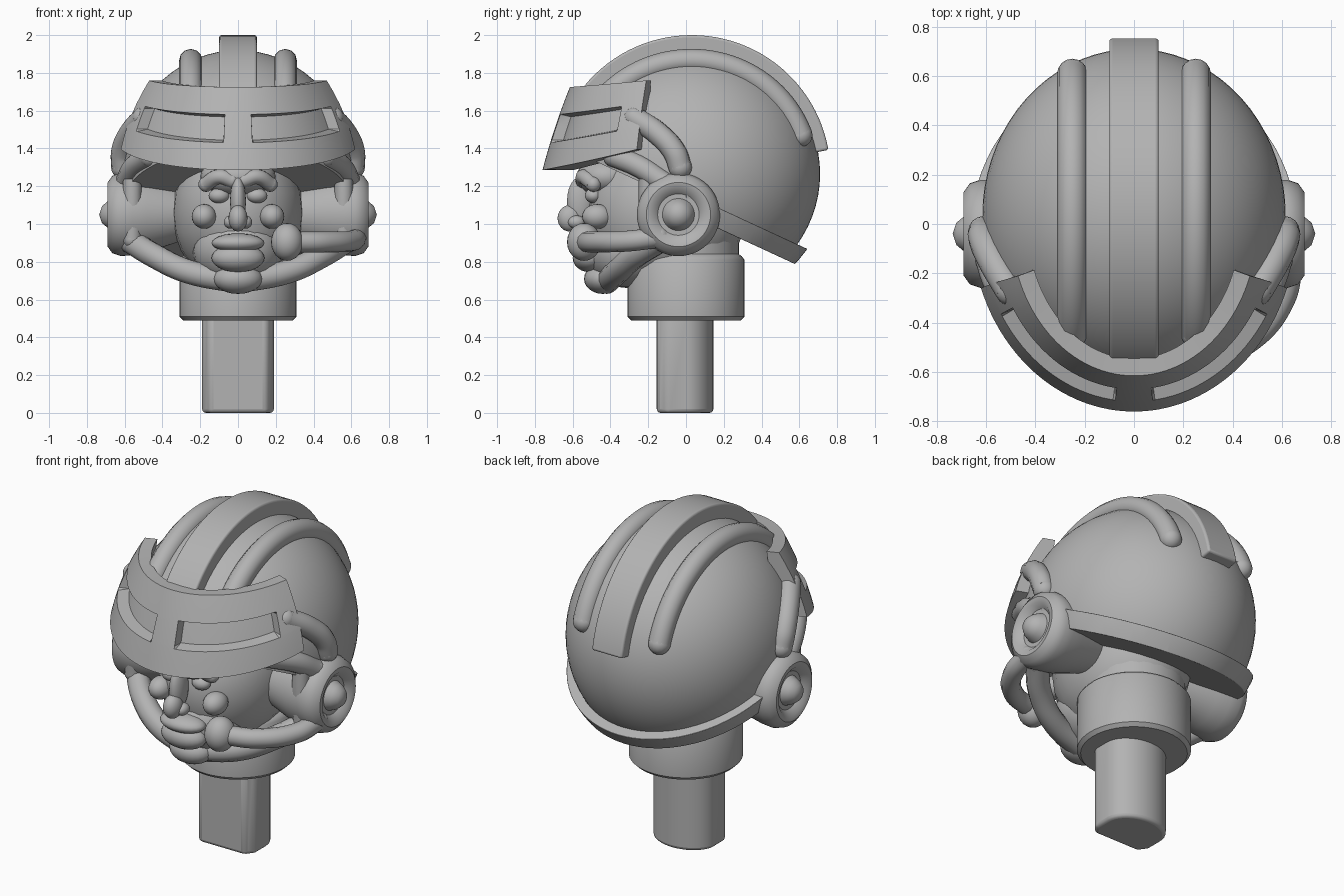
import bpy, bmesh, math
from mathutils import Vector

if "Cube" in bpy.data.objects:
    bpy.data.objects.remove(bpy.data.objects["Cube"], do_unlink=True)

grey = bpy.data.materials.new("plain_grey")
grey.use_nodes = True
grey.diffuse_color = (0.45, 0.45, 0.45, 1)
grey.node_tree.nodes["Principled BSDF"].inputs["Base Color"].default_value = (0.45, 0.45, 0.45, 1)


def finish(name, bm, bevel=0, angle=40):
    """Turn a bmesh into a smooth shaded object."""
    bmesh.ops.recalc_face_normals(bm, faces=bm.faces)
    mesh = bpy.data.meshes.new(name)
    bm.to_mesh(mesh)
    bm.free()
    obj = bpy.data.objects.new(name, mesh)
    bpy.context.collection.objects.link(obj)
    mesh.materials.append(grey)
    if bevel:
        mod = obj.modifiers.new("soft_edges", "BEVEL")
        mod.width, mod.segments, mod.limit_method = bevel, 3, "ANGLE"
    bpy.ops.object.select_all(action="DESELECT")
    obj.select_set(True)
    bpy.context.view_layer.objects.active = obj
    bpy.ops.object.shade_smooth_by_angle(angle=math.radians(angle))
    return obj


def ellipsoid(center, size, segs=32):
    bm = bmesh.new()
    bmesh.ops.create_uvsphere(bm, u_segments=segs, v_segments=segs // 2, radius=1)
    bmesh.ops.scale(bm, vec=size, verts=bm.verts)
    bmesh.ops.translate(bm, vec=center, verts=bm.verts)
    return bm


def blob(name, center, size):
    return finish(name, ellipsoid(center, size, 24), angle=180)


def cut(bm, point, normal):
    """Remove what lies on the normal side and close the hole."""
    bmesh.ops.bisect_plane(bm, geom=bm.verts[:] + bm.edges[:] + bm.faces[:],
                           plane_co=point, plane_no=normal, clear_outer=True)
    bmesh.ops.holes_fill(bm, edges=[e for e in bm.edges if e.is_boundary], sides=0)


def lathe(name, profile, axis, center=(0, 0, 0)):
    """Spin (radius, height) points round the z or x axis."""
    bm = bmesh.new()
    place = (lambda r, h: (r, 0, h)) if axis == "z" else (lambda r, h: (h, 0, r))
    verts = [bm.verts.new(place(r, h)) for r, h in profile]
    edges = [bm.edges.new(pair) for pair in zip(verts, verts[1:])]
    bmesh.ops.spin(bm, geom=verts + edges, cent=(0, 0, 0), angle=math.tau, steps=48,
                   axis=(0, 0, 1) if axis == "z" else (1, 0, 0))
    bmesh.ops.remove_doubles(bm, verts=bm.verts, dist=0.0005)
    bmesh.ops.translate(bm, vec=center, verts=bm.verts)
    return finish(name, bm)


def prism(name, outline, direction, bevel):
    bm = bmesh.new()
    face = bm.faces.new([bm.verts.new(p) for p in outline])
    side = bmesh.ops.extrude_face_region(bm, geom=[face])
    moved = [g for g in side["geom"] if isinstance(g, bmesh.types.BMVert)]
    bmesh.ops.translate(bm, vec=direction, verts=moved)
    return finish(name, bm, bevel)


def tube(name, points, radius, smooth=True):
    """Round bar with ball ends along a path."""
    curve = bpy.data.curves.new(name, "CURVE")
    curve.dimensions, curve.bevel_depth, curve.bevel_resolution = "3D", radius, 4
    curve.use_fill_caps = True
    spline = curve.splines.new("BEZIER" if smooth else "POLY")
    target = spline.bezier_points if smooth else spline.points
    target.add(len(points) - 1)
    for knot, p in zip(target, points):
        if smooth:
            knot.co = p
            knot.handle_left_type = knot.handle_right_type = "AUTO"
        else:
            knot.co = (*p, 1)
    temp = bpy.data.objects.new(name, curve)
    bpy.context.collection.objects.link(temp)
    graph = bpy.context.evaluated_depsgraph_get()
    mesh = bpy.data.meshes.new_from_object(temp.evaluated_get(graph))
    bpy.data.objects.remove(temp, do_unlink=True)
    bm = bmesh.new()
    bm.from_mesh(mesh)
    bpy.data.meshes.remove(mesh)
    for end in (points[0], points[-1]):
        ball = bmesh.ops.create_uvsphere(bm, u_segments=16, v_segments=10, radius=radius)
        bmesh.ops.translate(bm, vec=end, verts=ball["verts"])
    return finish(name, bm)


# Mounting post with a flat front and a round back, and the neck collar
post = [(-0.19, -0.1, 0), (-0.15, -0.155, 0), (0.15, -0.155, 0), (0.19, -0.1, 0)]
post += [(0.19 * math.cos(a), 0.145 * math.sin(a), 0)
         for a in (math.pi * i / 20 for i in range(21))]
prism("mounting_post", post, (0, 0, 0.52), 0.02)
lathe("neck_collar", [(0, 0.49), (0.29, 0.49), (0.31, 0.51), (0.31, 0.81),
                      (0.295, 0.83), (0.28, 0.84), (0.28, 1.1), (0, 1.1)], "z")

# Helmet dome and the rim round its lower back edge
MID = Vector((0, 0.03, 1.265))
DOME = Vector((0.615, 0.68, 0.655))
RIM_POINT, RIM_UP = Vector((0, 0.4, 0.925)), Vector((0, 0.42, 0.907))
dome = ellipsoid(MID, DOME, 72)
cut(dome, RIM_POINT, -RIM_UP)
finish("helmet_dome", dome)
rim = ellipsoid(MID, DOME * 1.085, 72)
cut(rim, RIM_POINT + RIM_UP * 0.05, RIM_UP)
cut(rim, RIM_POINT - RIM_UP * 0.05, -RIM_UP)
cut(rim, (0, 0, 0), (0, -1, 0))
finish("helmet_rim", rim, 0.012)


def arc(x, ry, rz, start, stop, steps=40):
    angles = [math.radians(start + (stop - start) * i / steps) for i in range(steps + 1)]
    return [(x, MID.y + ry * math.cos(a), MID.z + rz * math.sin(a)) for a in angles]


# Centre crest and the two rounded side ridges
prism("centre_crest", arc(-0.1, 0.735, 0.735, 10, 144) + arc(-0.1, 0.62, 0.6, 144, 10),
      (0.2, 0, 0), 0.012)
for side, word in ((-1, "right"), (1, "left")):
    tube(word + "_ridge", arc(side * 0.25, 0.615, 0.6, 20, 140), 0.062, False)

# Wrap-around visor with two sunken slots
SLOT_IN, SLOT_OUT, SLOT_LOW, SLOT_HIGH = 0.1, 0.85, 0.33, 0.67


def visor_point(s, v, depth):
    a = math.radians(70 * s)
    bulge = 0.08 * v * (1 - v)
    rx = 0.66 + (0.5 - 0.66) * v + bulge - depth
    ry = 0.76 + (0.615 - 0.76) * v + bulge * 0.4 - depth
    z = 1.285 + 0.44 * v + (0.11 - 0.075 * v) * s * s
    return rx * math.sin(a), -ry * math.cos(a), z


columns = [(-1 + i / 24, SLOT_IN < abs(-1 + i / 24) < SLOT_OUT) for i in range(49)]
for sign in (-1, 1):
    for edge, inward in ((SLOT_IN, 1), (SLOT_OUT, -1)):
        columns += [(sign * edge, False), (sign * (edge + inward * 0.012), True)]
visor = bmesh.new()
rings = []
for s, sunk in sorted(columns):
    d = 0.06 if sunk else 0
    section = [(0, 0), (0.16, 0), (SLOT_LOW, 0), (SLOT_LOW + 0.03, d), (0.5, d),
               (SLOT_HIGH - 0.03, d), (SLOT_HIGH, 0), (0.84, 0), (1, 0),
               (1, 0.07), (0.6, 0.13), (0, 0.16)]
    rings.append([visor.verts.new(visor_point(s, v, depth)) for v, depth in section])
for left, right in zip(rings, rings[1:]):
    for k in range(len(left)):
        n = (k + 1) % len(left)
        visor.faces.new((left[k], right[k], right[n], left[n]))
visor.faces.new(rings[0])
visor.faces.new(rings[-1])
finish("visor", visor, 0, 32)

# Head inside the helmet
blob("head", (0, -0.1, 1.06), (0.35, 0.42, 0.4))
blob("jaw", (0, -0.3, 0.86), (0.24, 0.24, 0.2))
blob("forehead", (0, -0.42, 1.25), (0.2, 0.16, 0.11))
blob("nose_bridge", (0, -0.56, 1.12), (0.042, 0.07, 0.13))
blob("nose_tip", (0, -0.615, 1.03), (0.05, 0.065, 0.07))
blob("upper_lip", (0, -0.52, 0.9), (0.14, 0.09, 0.05))
blob("lower_lip", (0, -0.51, 0.82), (0.14, 0.09, 0.075))
blob("chin", (0, -0.44, 0.71), (0.13, 0.1, 0.08))

# Paired face and helmet parts
ear_profile = [(0, 0.3), (0.14, 0.3), (0.2, 0.48), (0.215, 0.56), (0.22, 0.62), (0.205, 0.665),
               (0.17, 0.69), (0.14, 0.685), (0.11, 0.655), (0.085, 0.655),
               (0.07, 0.69), (0.045, 0.72), (0, 0.735)]
for side, word in ((-1, "right"), (1, "left")):
    def pts(*path):
        return [(side * x, y, z) for x, y, z in path]

    blob(word + "_eye", (side * 0.1, -0.49, 1.15), (0.055, 0.045, 0.04))
    blob(word + "_cheek", (side * 0.18, -0.47, 1.04), (0.065, 0.08, 0.065))
    blob(word + "_nostril", (side * 0.04, -0.58, 1.01), (0.035, 0.045, 0.035))
    tube(word + "_brow", pts((0.03, -0.545, 1.23), (0.1, -0.54, 1.25), (0.17, -0.49, 1.21)), 0.04)
    lathe(word + "_ear_cup", [(r, side * h) for r, h in ear_profile], "x", (0, -0.04, 1.05))
    tube(word + "_visor_arm", pts((0.5, -0.27, 1.56), (0.57, -0.15, 1.48),
                                  (0.61, -0.06, 1.38), (0.61, -0.03, 1.3)), 0.062)
    tube(word + "_temple_strap", pts((0.59, -0.12, 1.22), (0.55, -0.24, 1.3),
                                     (0.47, -0.38, 1.36)), 0.06)
    tube(word + "_cheek_frame", pts((0.56, -0.2, 1.26), (0.56, -0.2, 1.1),
                                    (0.56, -0.19, 0.92)), 0.05)
    tube(word + "_chin_strap", pts((0.57, -0.14, 0.91), (0.44, -0.27, 0.83),
                                   (0.27, -0.36, 0.75), (0, -0.42, 0.695)), 0.065)

# Microphone on the left side only
tube("microphone_boom", [(0.63, -0.14, 0.93), (0.6, -0.3, 0.91),
                         (0.46, -0.47, 0.905), (0.27, -0.54, 0.905)], 0.055)
blob("microphone", (0.26, -0.54, 0.905), (0.085, 0.09, 0.1))
